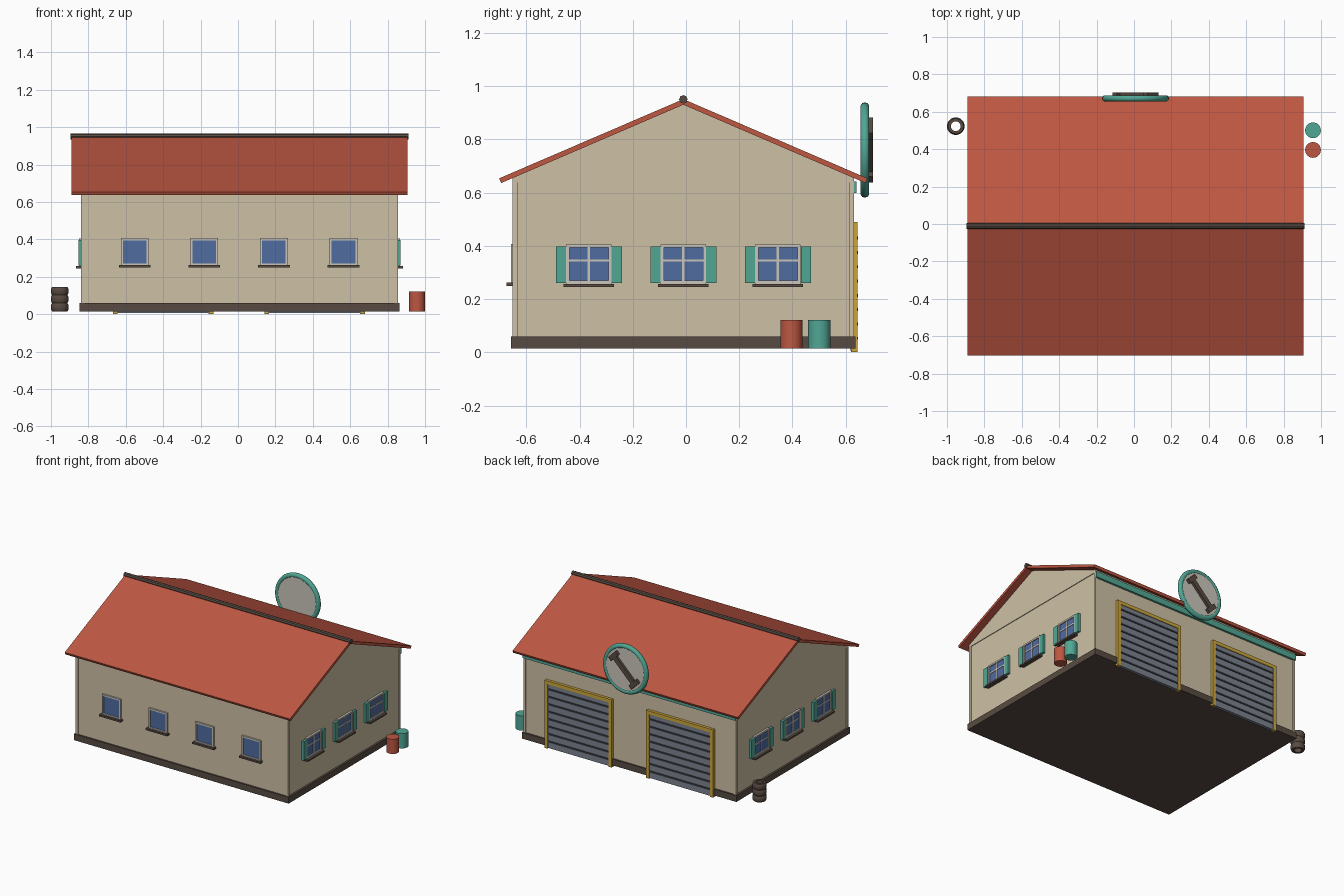
import bpy, math
from mathutils import Matrix, Vector

if "Cube" in bpy.data.objects:
    bpy.data.objects.remove(bpy.data.objects["Cube"])

CX, CY = 0.008, -0.01          # building centre
HX, HY = 0.842, 0.635          # wall half sizes


def material(name, r, g, b):
    def lin(c):
        c /= 255
        return c / 12.92 if c <= 0.04045 else ((c + 0.055) / 1.055) ** 2.4
    m = bpy.data.materials.new(name)
    m.diffuse_color = (lin(r), lin(g), lin(b), 1)
    m.use_nodes = True
    m.node_tree.nodes["Principled BSDF"].inputs["Base Color"].default_value = m.diffuse_color
    return m


WALL = material("cream wall", 206, 193, 166)
RED = material("roof red", 190, 87, 66)
TEAL = material("teal", 81, 167, 149)
BROWN = material("dark brown", 88, 75, 66)
SLATE = material("dark slate", 62, 64, 72)
PALE = material("pale grey", 203, 198, 188)
BLUE = material("window blue", 80, 108, 160)
GREY = material("door grey", 124, 130, 143)
YELLOW = material("frame yellow", 204, 166, 60)


def mesh_object(name, verts, faces, mat):
    me = bpy.data.meshes.new(name)
    me.from_pydata(verts, [], faces)
    me.materials.append(mat)
    ob = bpy.data.objects.new(name, me)
    bpy.context.collection.objects.link(ob)
    return ob


def box(name, centre, size, mat, turn=None):
    verts = []
    for sx in (-.5, .5):
        for sy in (-.5, .5):
            for sz in (-.5, .5):
                v = Vector((sx * size[0], sy * size[1], sz * size[2]))
                verts.append((turn @ v if turn else v) + Vector(centre))
    faces = [(0, 1, 3, 2), (4, 6, 7, 5), (0, 4, 5, 1),
             (2, 3, 7, 6), (0, 2, 6, 4), (1, 5, 7, 3)]
    return mesh_object(name, verts, faces, mat)


def extrude_x(name, profile, x0, x1, mat):
    """Extrude a (y, z) outline, counter-clockwise seen from +x."""
    n = len(profile)
    verts = [(x, y, z) for x in (x0, x1) for y, z in profile]
    faces = [tuple(reversed(range(n))), tuple(range(n, 2 * n))]
    faces += [(i, (i + 1) % n, n + (i + 1) % n, n + i) for i in range(n)]
    return mesh_object(name, verts, faces, mat)


def smooth(ob, angle=35):
    bpy.ops.object.select_all(action='DESELECT')
    ob.select_set(True)
    bpy.context.view_layer.objects.active = ob
    bpy.ops.object.shade_smooth_by_angle(angle=math.radians(angle))


def cylinder(name, centre, radius, depth, mat, axis='Z', sides=32):
    rot = {'Z': (0, 0, 0), 'Y': (math.pi / 2, 0, 0), 'X': (0, math.pi / 2, 0)}[axis]
    bpy.ops.mesh.primitive_cylinder_add(vertices=sides, radius=radius, depth=depth,
                                        location=centre, rotation=rot)
    ob = bpy.context.object
    ob.name = name
    ob.data.materials.append(mat)
    smooth(ob)
    return ob


# Plinth, walls and corner posts
box("plinth", (CX, CY, 0.0375), (1.712, 1.294, 0.045), BROWN)
box("walls", (CX, CY, 0.345), (2 * HX, 2 * HY, 0.59), WALL)
for sx in (-1, 1):
    for sy in (-1, 1):
        box("corner_post", (CX + sx * (HX - 0.003), CY + sy * (HY - 0.003), 0.35),
            (0.018, 0.018, 0.58), WALL)

# Gable block, slightly proud of the end walls
SLOPE = 0.43
UNDER = 0.930                  # roof underside height at the ridge
edge = HY + 0.006
extrude_x("gable", [(CY - edge, 0.638), (CY + edge, 0.638),
                    (CY + edge, UNDER - SLOPE * edge), (CY, UNDER),
                    (CY - edge, UNDER - SLOPE * edge)],
          CX - HX - 0.005, CX + HX + 0.005, WALL)

# Roof slabs and ridge cap
for s in (-1, 1):
    profile = [(CY, UNDER), (CY + s * 0.684, UNDER - SLOPE * 0.684),
               (CY + s * 0.692, UNDER + 0.021 - SLOPE * 0.692), (CY, UNDER + 0.021)]
    extrude_x("roof_slab", profile if s > 0 else profile[::-1],
              CX - 0.899, CX + 0.898, RED)
cylinder("ridge_cap", (CX, CY, 0.95), 0.016, 1.808, BROWN, 'X', 8)

# Teal fascia under the rear eave
box("rear_fascia", (CX, 0.63, 0.62), (2 * HX + 0.01, 0.02, 0.042), TEAL)


def on_wall(side):
    """Return a box maker for a wall: u along it, z up, d standing out from it."""
    def make(name, u, z, w, h, d, mat):
        if side == 'front':
            box(name, (u, CY - HY - d / 2 + 0.005, z), (w, d + 0.01, h), mat)
        else:
            box(name, (CX + side * (HX + d / 2 - 0.005), u, z), (d + 0.01, w, h), mat)
    return make


def frame(make, u, z, w, h, bar, d, mat):
    for s in (-1, 1):
        make("frame_side", u + s * (w - bar) / 2, z, bar, h, d, mat)
        make("frame_rail", u, z + s * (h - bar) / 2, w - 2 * bar, bar, d, mat)


# Front windows
make = on_wall('front')
for i in range(4):
    u = CX - 0.002 + (i - 1.5) * 0.372
    make("window_glass", u, 0.333, 0.14, 0.138, 0.006, BLUE)
    frame(make, u, 0.333, 0.148, 0.146, 0.011, 0.013, PALE)
    make("window_sill", u, 0.256, 0.17, 0.012, 0.029, BROWN)

# Side windows with cross bars and shutters
for side in (-1, 1):
    make = on_wall(side)
    for i in (-1, 0, 1):
        u = CY + i * 0.355
        make("window_glass", u, 0.331, 0.16, 0.14, 0.008, BLUE)
        frame(make, u, 0.331, 0.17, 0.148, 0.012, 0.015, PALE)
        make("window_mullion", u, 0.331, 0.009, 0.126, 0.012, PALE)
        make("window_crossbar", u, 0.345, 0.148, 0.009, 0.011, PALE)
        make("window_sill", u, 0.251, 0.19, 0.012, 0.031, BROWN)
        for s in (-1, 1):
            make("shutter", u + s * 0.105, 0.329, 0.038, 0.136, 0.018, TEAL)

# Rear garage doors with yellow frames and dark slat gaps
for x in (-0.40, 0.41):
    box("garage_door", (x, 0.629, 0.237), (0.50, 0.022, 0.464), GREY)
    for s in (-1, 1):
        box("door_post", (x + s * 0.2555, 0.632, 0.245), (0.025, 0.026, 0.488), YELLOW)
    box("door_lintel", (x, 0.632, 0.477), (0.486, 0.026, 0.025), YELLOW)
    for k in range(8):
        box("door_slat", (x, 0.636, 0.053 + 0.0537 * k), (0.486, 0.02, 0.011), SLATE)

# Round sign with a spanner emblem
SZ = 0.76
bpy.ops.mesh.primitive_torus_add(major_radius=0.162, minor_radius=0.017,
                                 major_segments=40, minor_segments=10,
                                 location=(CX, 0.672, SZ), rotation=(math.pi / 2, 0, 0))
rim = bpy.context.object
rim.name = "sign_rim"
rim.data.materials.append(TEAL)
smooth(rim, 60)
cylinder("sign_disc", (CX, 0.672, SZ), 0.16, 0.024, PALE, 'Y', 40)
turn = Matrix.Rotation(-math.pi / 4, 3, 'Y')
box("spanner_bar", (CX, 0.69, SZ), (0.23, 0.024, 0.034), BROWN, turn)
for s in (-1, 1):
    at = Vector((CX, 0.69, SZ)) + turn @ Vector((s * 0.115, 0, 0))
    box("spanner_head", at, (0.032, 0.025, 0.084), BROWN, turn)

# Barrels by the right wall
cylinder("red_barrel", (0.957, 0.396, 0.068), 0.042, 0.106, RED)
cylinder("teal_barrel", (0.957, 0.501, 0.068), 0.042, 0.106, TEAL)


# Stack of tyres by the left wall, each a turned outline
def tyre(z0, h, centre, sides=28):
    outline = [(0.026, 0), (0.041, 0), (0.047, 0.25), (0.047, 0.75), (0.041, 1), (0.026, 1)]
    n = len(outline)
    verts, faces = [], []
    for i in range(sides):
        a = 2 * math.pi * i / sides
        verts += [(centre[0] + r * math.cos(a), centre[1] + r * math.sin(a), z0 + t * h)
                  for r, t in outline]
        j = (i + 1) % sides
        faces += [(i * n + k, j * n + k, j * n + (k + 1) % n, i * n + (k + 1) % n)
                  for k in range(n)]
    smooth(mesh_object("tyre", verts, faces, BROWN), 30)


for k in range(3):
    tyre(0.015 + k * 0.0435, 0.0435, (-0.953, 0.523))
